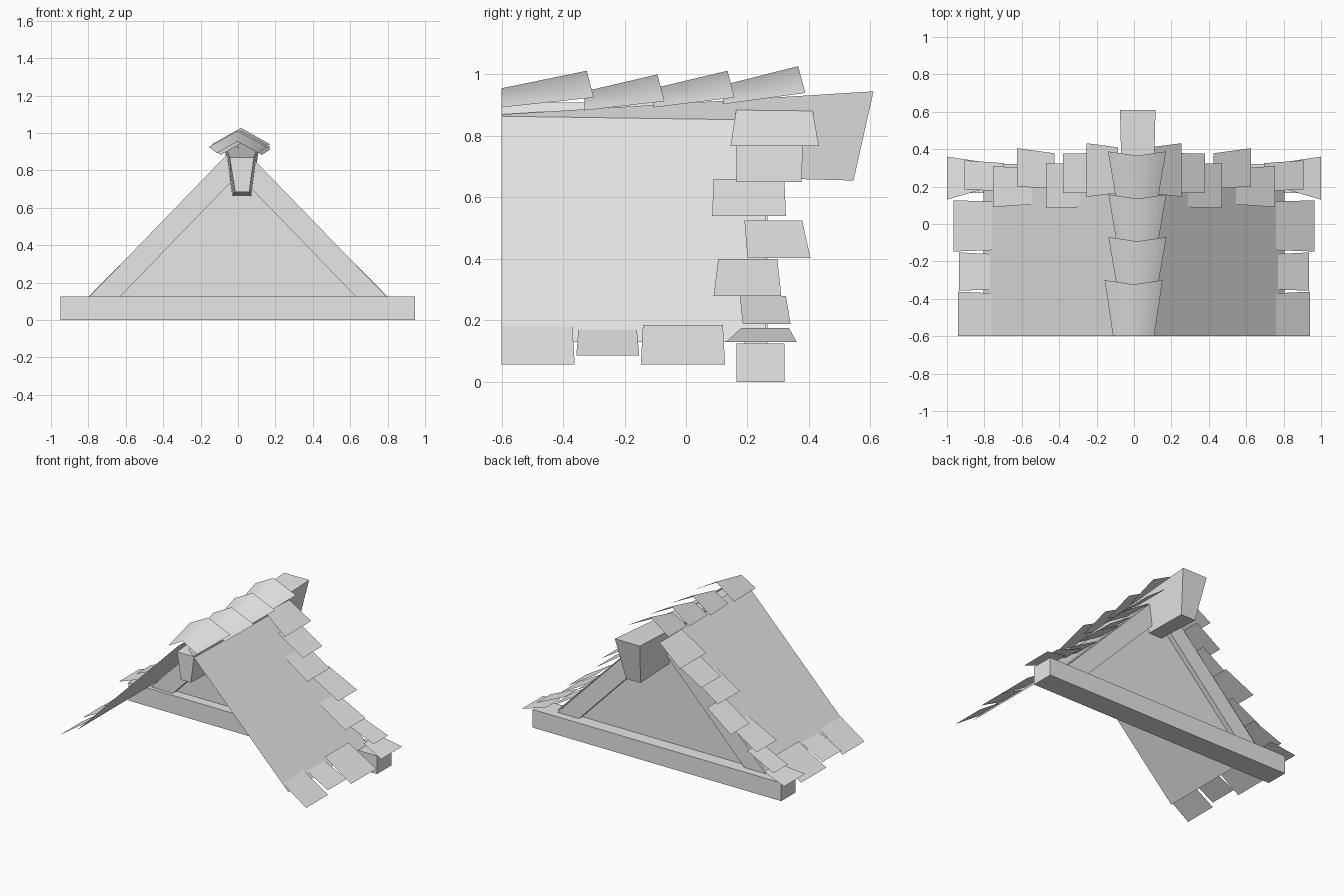
import bpy

cube = bpy.data.objects.get("Cube")
if cube:
    bpy.data.objects.remove(cube, do_unlink=True)

grey = bpy.data.materials.new("plain grey")
grey.use_nodes = True
grey.diffuse_color = (0.8, 0.8, 0.8, 1)
grey.node_tree.nodes["Principled BSDF"].inputs["Base Color"].default_value = (0.8, 0.8, 0.8, 1)


def build(name, verts, faces, mirror=False, smooth=False):
    mesh = bpy.data.meshes.new(name)
    mesh.from_pydata(verts, [], faces)
    mesh.materials.append(grey)
    obj = bpy.data.objects.new(name, mesh)
    bpy.context.collection.objects.link(obj)
    if mirror:
        mod = obj.modifiers.new("other side", "MIRROR")
        mod.use_mirror_merge = False
    for poly in mesh.polygons:
        poly.use_smooth = smooth
    return obj


def loft(name, front, back, mirror=False):
    """Solid between two outlines, each counter-clockwise seen from the front."""
    n = len(front)
    faces = [tuple(range(n)), tuple(reversed(range(n, 2 * n)))]
    faces += [(i, i + n, (i + 1) % n + n, (i + 1) % n) for i in range(n)]
    return build(name, front + back, faces, mirror)


def prism(name, outline, y0, y1, mirror=False):
    return loft(name, [(x, y0, z) for x, z in outline],
                [(x, y1, z) for x, z in outline], mirror)


def slope(x):
    return 0.95 - 1.02 * x


# Cross beam at the foot of the gable
prism("tie_beam", [(-0.95, 0), (0.945, 0), (0.945, 0.125), (-0.95, 0.125)], 0.165, 0.32)

# Flaring ridge beam with a slanted rear end
loft("ridge_beam",
     [(-0.015, -0.6, 0.685), (0.06, -0.6, 0.685), (0.085, -0.6, 0.87), (-0.045, -0.6, 0.87)],
     [(-0.035, 0.545, 0.655), (0.075, 0.545, 0.655), (0.115, 0.61, 0.945), (-0.075, 0.61, 0.945)])

# Gable wall and the rafters framing it
build("gable_wall", [(-0.8, 0.23, 0.125), (0.8, 0.23, 0.125), (0, 0.23, 0.93)], [(0, 1, 2)])
prism("rafter", [(0.63, 0.125), (0.795, 0.125), (0.04, slope(0.045)), (0.04, 0.735)],
      0.19, 0.265, mirror=True)

# Roof slopes
build("roof_slope",
      [(0.04, -0.6, slope(0.04)), (0.805, -0.6, slope(0.805)),
       (0.805, 0.26, slope(0.805)), (0.04, 0.26, slope(0.04))],
      [(0, 1, 2, 3)], mirror=True)


# Loose shingles: inner (x, z), outer (x, z), inner y range, outer y range
def shingle(name, inner, outer, yi, yo):
    (xi, zi), (xo, zo) = inner, outer
    build(name, [(xi, yi[0], zi), (xo, yo[0], zo), (xo, yo[1], zo), (xi, yi[1], zi)],
          [(0, 1, 2, 3)], mirror=True)


gable_row = [
    ((0.83, 0.175), (1.0, 0.13), (0.18, 0.335), (0.13, 0.36)),
    ((0.695, 0.28), (0.905, 0.188), (0.175, 0.325), (0.185, 0.34)),
    ((0.545, 0.4), (0.755, 0.28), (0.105, 0.297), (0.09, 0.31)),
    ((0.425, 0.525), (0.625, 0.403), (0.19, 0.378), (0.2, 0.405)),
    ((0.29, 0.66), (0.47, 0.54), (0.09, 0.32), (0.085, 0.325)),
    ((0.19, 0.768), (0.38, 0.65), (0.165, 0.38), (0.165, 0.376)),
    ((0.085, 0.895), (0.255, 0.768), (0.165, 0.41), (0.145, 0.432)),
]
for i, spec in enumerate(gable_row):
    shingle(f"gable_shingle_{i + 1}", *spec)

eave_row = [
    ((0.76, 0.18), (0.94, 0.057), (-0.6, -0.37), (-0.6, -0.362)),
    ((0.77, 0.17), (0.935, 0.085), (-0.35, -0.16), (-0.357, -0.152)),
    ((0.76, 0.185), (0.966, 0.057), (-0.14, 0.12), (-0.147, 0.127)),
]
for i, spec in enumerate(eave_row):
    shingle(f"eave_shingle_{i + 1}", *spec)

# Overlapping ridge caps, each flaring and rising to the rear
ridge_row = [  # front y, rear y, centre x, front peak z, rear peak z
    (-0.6, -0.3, -0.002, 0.955, 1.012),
    (-0.33, -0.07, 0.018, 0.945, 1.0),
    (-0.105, 0.158, 0.018, 0.955, 1.012),
    (0.12, 0.388, 0.016, 0.965, 1.027),
]
for i, (y0, y1, cx, z0, z1) in enumerate(ridge_row):
    build(f"ridge_cap_{i + 1}",
          [(cx - 0.11, y0, z0 - 0.062), (cx, y0, z0), (cx + 0.11, y0, z0 - 0.062),
           (cx - 0.155, y1, z1 - 0.087), (cx, y1 - 0.023, z1), (cx + 0.155, y1, z1 - 0.087)],
          [(0, 1, 4, 3), (1, 2, 5, 4)], smooth=True)
